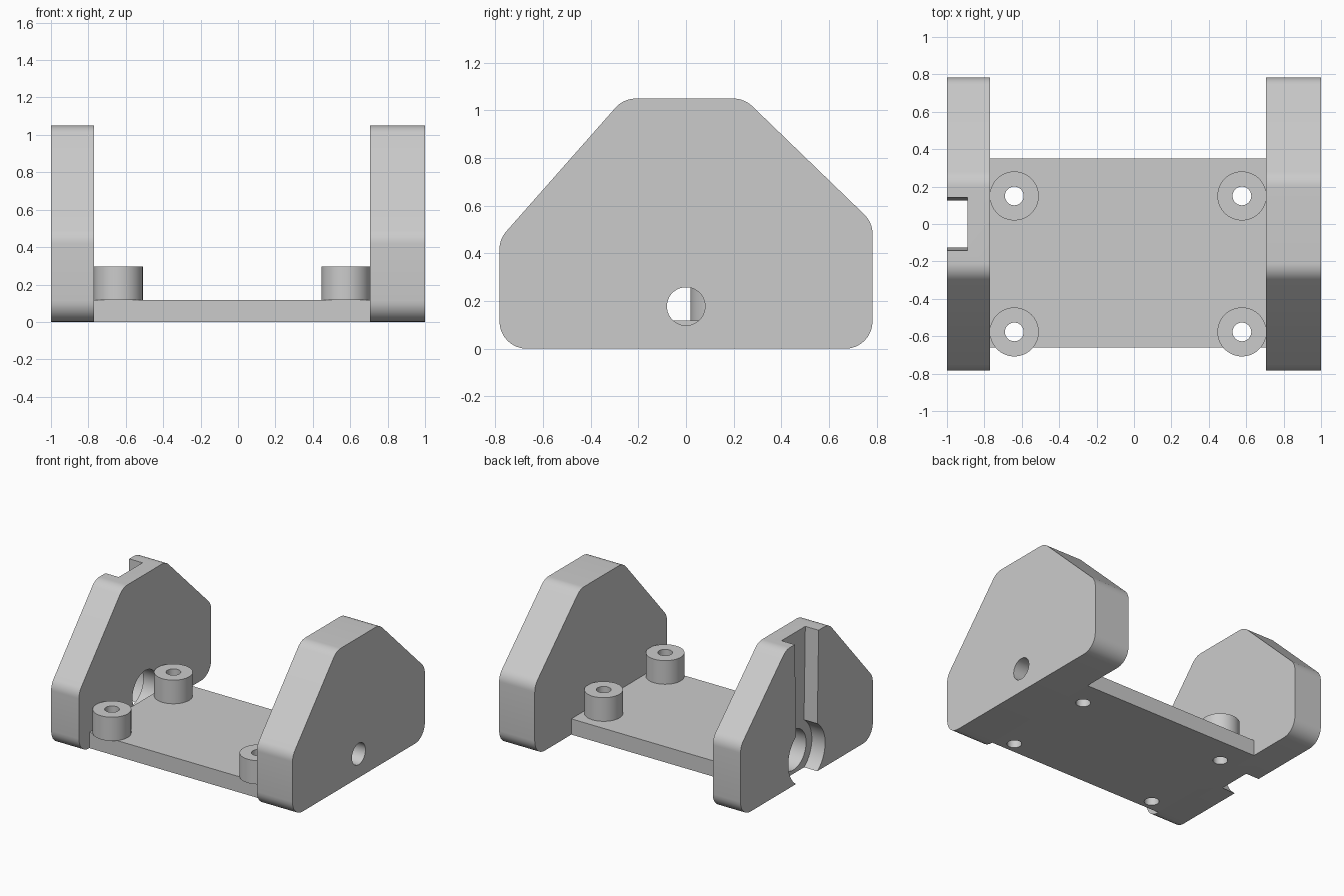
import bpy, bmesh, math
from mathutils import Vector

if "Cube" in bpy.data.objects:
    bpy.data.objects.remove(bpy.data.objects["Cube"])

grey = bpy.data.materials.new("light grey plastic")
grey.diffuse_color = (0.6, 0.6, 0.6, 1)
grey.use_nodes = True
grey.node_tree.nodes["Principled BSDF"].inputs["Base Color"].default_value = grey.diffuse_color


def make_prism(name, outline, start, axis_map, depth):
    """Extrude a 2D outline; axis_map turns (u, v, offset) into a 3D point."""
    bm = bmesh.new()
    face = bm.faces.new([bm.verts.new(axis_map(u, v, start)) for u, v in outline])
    ext = bmesh.ops.extrude_face_region(bm, geom=[face])
    shift = Vector(axis_map(0, 0, depth))
    bmesh.ops.translate(bm, vec=shift, verts=[g for g in ext["geom"] if isinstance(g, bmesh.types.BMVert)])
    bmesh.ops.recalc_face_normals(bm, faces=bm.faces)
    mesh = bpy.data.meshes.new(name)
    bm.to_mesh(mesh)
    bm.free()
    mesh.materials.append(grey)
    obj = bpy.data.objects.new(name, mesh)
    bpy.context.collection.objects.link(obj)
    return obj


def along_x(u, v, o):
    return (o, u, v)


def along_z(u, v, o):
    return (u, v, o)


def circle(cu, cv, r, n=64):
    return [(cu + r * math.cos(2 * math.pi * i / n), cv + r * math.sin(2 * math.pi * i / n)) for i in range(n)]


def rounded(points, r, steps=8):
    """Fillet every corner of a convex outline."""
    out = []
    for i, p in enumerate(points):
        p = Vector(p)
        a = (Vector(points[i - 1]) - p).normalized()
        b = (Vector(points[(i + 1) % len(points)]) - p).normalized()
        half = a.angle(b) / 2
        centre = p + (a + b).normalized() * r / math.sin(half)
        d0 = p + a * r / math.tan(half) - centre
        d1 = p + b * r / math.tan(half) - centre
        sweep = math.pi - 2 * half
        for k in range(steps + 1):
            t = k / steps
            d = (d0 * math.sin((1 - t) * sweep) + d1 * math.sin(t * sweep)) / math.sin(sweep)
            out.append(tuple(centre + d))
    return out


def cut(obj, cutters):
    for c in cutters:
        c.hide_render = True
        mod = obj.modifiers.new("cut", 'BOOLEAN')
        mod.operation = 'DIFFERENCE'
        mod.solver = 'EXACT'
        mod.object = c
    bpy.context.view_layer.update()
    done = bpy.data.meshes.new_from_object(obj.evaluated_get(bpy.context.evaluated_depsgraph_get()))
    obj.modifiers.clear()
    obj.data = done
    for c in cutters:
        bpy.data.objects.remove(c)


def smooth(obj):
    bpy.ops.object.select_all(action='DESELECT')
    obj.select_set(True)
    bpy.context.view_layer.objects.active = obj
    bpy.ops.object.shade_smooth_by_angle(angle=math.radians(25))


# Side plates share one filleted outline
outline = rounded([(-0.783, 0), (0.783, 0), (0.783, 0.53), (0.245, 1.05), (-0.262, 1.05), (-0.783, 0.46)], 0.115)
left = make_prism("left_side_plate", outline, -1.0, along_x, 0.23)
right = make_prism("right_side_plate", outline, 0.705, along_x, 0.295)

# Left plate: tapered outer groove, round pocket and through hole
groove = [(-0.125, 0.2), (0.125, 0.2), (0.125, 0.34), (0.142, 1.1), (-0.142, 1.1), (-0.125, 0.34)]
cut(left, [make_prism("groove_cutter", groove, -1.1, along_x, 0.21),
           make_prism("pocket_cutter", circle(0, 0.178, 0.218), -1.1, along_x, 0.21),
           make_prism("hole_cutter", circle(0, 0.178, 0.15), -1.1, along_x, 0.4)])

# Right plate: small through hole
cut(right, [make_prism("hole_cutter", circle(0, 0.178, 0.08), 0.6, along_x, 0.5)])

# Base plate and four hollow standoffs
base = make_prism("base_plate", [(-0.77, -0.66), (0.705, -0.66), (0.705, 0.35), (-0.77, 0.35)], 0, along_z, 0.118)
spots = [(x, y) for x in (-0.64, 0.577) for y in (-0.577, 0.15)]
cut(base, [make_prism("screw_cutter", circle(x, y, 0.05, 48), -0.1, along_z, 0.5) for x, y in spots])
standoffs = []
for x, y in spots:
    post = make_prism("standoff", circle(x, y, 0.131), 0.118, along_z, 0.177)
    cut(post, [make_prism("screw_cutter", circle(x, y, 0.05, 48), -0.1, along_z, 0.6)])
    standoffs.append(post)

for part in [left, right, base] + standoffs:
    smooth(part)
